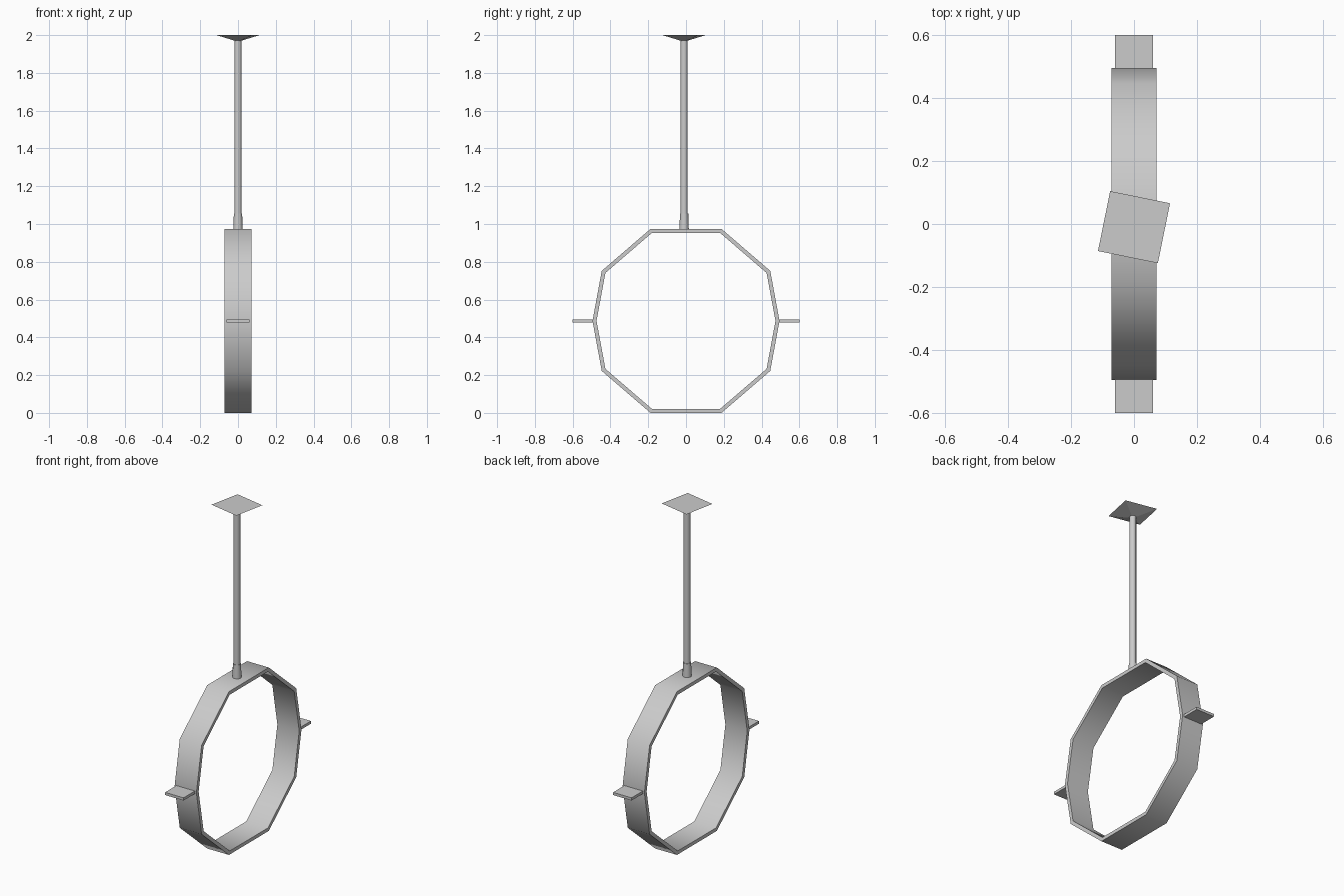
import bpy
import bmesh
import math
from mathutils import Matrix, Vector

cube = bpy.data.objects.get("Cube")
if cube:
    bpy.data.objects.remove(cube, do_unlink=True)

steel = bpy.data.materials.new("grey_steel")
steel.use_nodes = True
steel.diffuse_color = (0.6, 0.6, 0.6, 1)
steel.node_tree.nodes["Principled BSDF"].inputs["Base Color"].default_value = steel.diffuse_color

RING_Z = 0.487    # height of the ring centre
ROD_Y = -0.01     # the rod hangs slightly off centre


def finish(name, bm, smooth=None):
    bmesh.ops.recalc_face_normals(bm, faces=bm.faces)
    mesh = bpy.data.meshes.new(name)
    bm.to_mesh(mesh)
    bm.free()
    mesh.materials.append(steel)
    obj = bpy.data.objects.new(name, mesh)
    bpy.context.collection.objects.link(obj)
    if smooth:
        bpy.ops.object.select_all(action='DESELECT')
        obj.select_set(True)
        bpy.context.view_layer.objects.active = obj
        bpy.ops.object.shade_smooth_by_angle(angle=math.radians(smooth))
    return obj


def box(name, size, centre):
    bm = bmesh.new()
    bmesh.ops.create_cube(bm, size=1)
    bmesh.ops.scale(bm, vec=size, verts=bm.verts)
    bmesh.ops.translate(bm, vec=centre, verts=bm.verts)
    return finish(name, bm)


def column(name, sides, r_low, r_high, low, high, turn=0, smooth=None):
    bm = bmesh.new()
    place = Matrix.Translation((0, ROD_Y, (low + high) / 2)) @ Matrix.Rotation(math.radians(turn), 4, 'Z')
    bmesh.ops.create_cone(bm, cap_ends=True, segments=sides, radius1=r_low,
                          radius2=r_high, depth=high - low, matrix=place)
    return finish(name, bm, smooth)


def inset(points, distance):
    # Shift each corner along its mitre so the wall has an even thickness
    result = []
    for i, p in enumerate(points):
        a = (p - points[i - 1]).normalized()
        b = (points[(i + 1) % len(points)] - p).normalized()
        na, nb = Vector((-a.y, a.x)), Vector((-b.y, b.x))
        mitre = (na + nb).normalized()
        result.append(p + mitre * distance / mitre.dot(na))
    return result


# Ten-sided clamp ring, from one quarter of its outline
quarter = [(0.495, 0), (0.446, 0.265), (0.188, RING_Z)]
half = quarter + [(-y, z) for y, z in reversed(quarter)]
outer = [Vector(p) for p in half + [(y, -z) for y, z in reversed(half[1:-1])]]
inner = inset(outer, 0.021)

bm = bmesh.new()
loops = [[bm.verts.new((x, p.x, p.y + RING_Z)) for p in line]
         for line, x in ((outer, -0.072), (outer, 0.072), (inner, 0.072), (inner, -0.072))]
for k in range(4):
    a, b = loops[k], loops[(k + 1) % 4]
    for i in range(len(a)):
        j = (i + 1) % len(a)
        bm.faces.new((a[i], a[j], b[j], b[i]))
finish("clamp_ring", bm, 60)

# Bolting tabs on the front and back of the ring
for name, side in (("front_tab", -1), ("back_tab", 1)):
    box(name, (0.122, 0.115, 0.016), (0, side * 0.5425, RING_Z))

# Hanging rod, its socket and the ceiling plate
column("rod_socket", 12, 0.025, 0.022, 0.965, 1.055, smooth=50)
column("hanging_rod", 12, 0.019, 0.019, 0.97, 1.985, smooth=50)
column("ceiling_plate", 4, 0.02, 0.137, 1.97, 2.0, turn=33.5)
